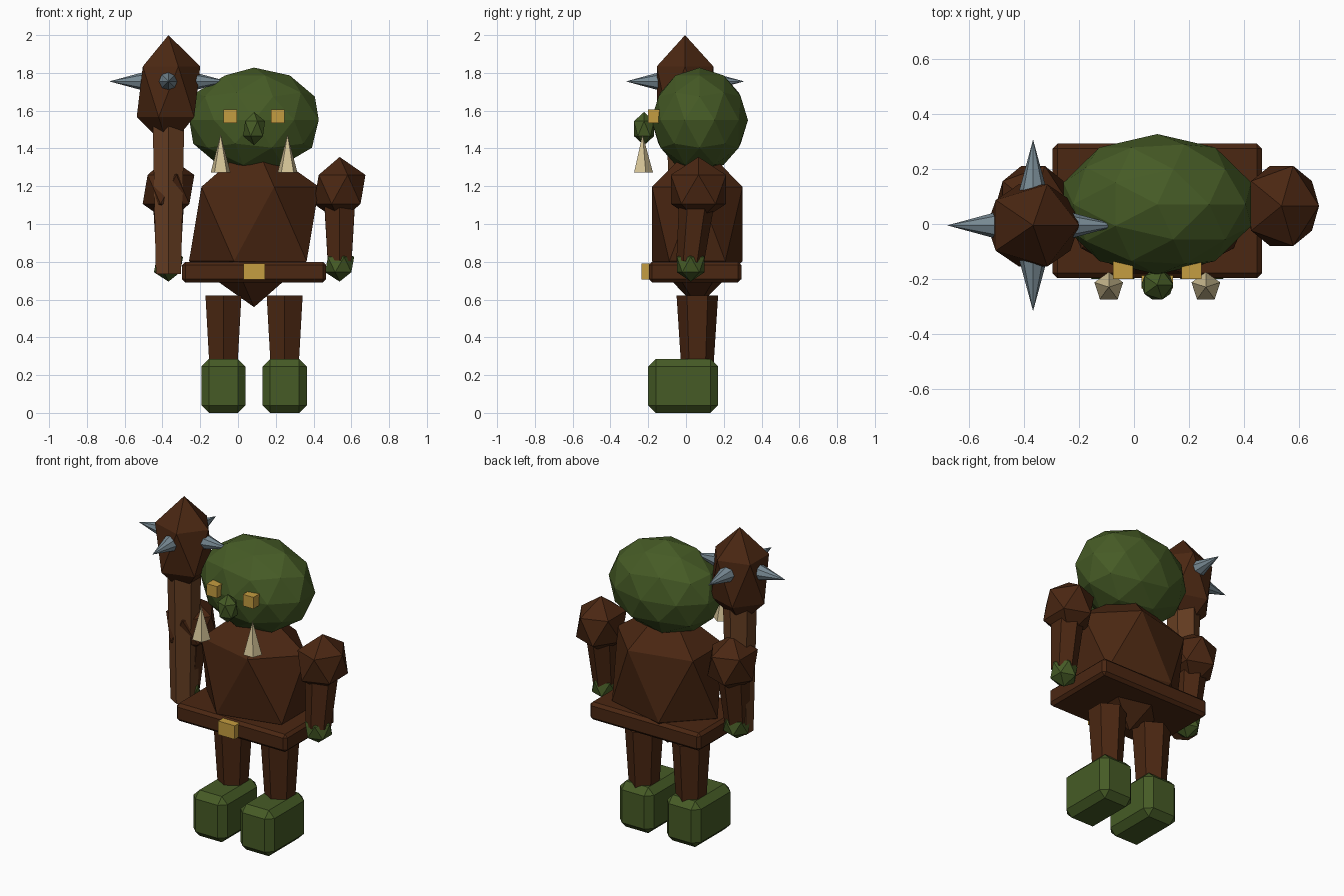
import bpy, bmesh, math
from mathutils import Vector

if "Cube" in bpy.data.objects:
    bpy.data.objects.remove(bpy.data.objects["Cube"])


def material(name, rgb):
    m = bpy.data.materials.new(name)
    m.diffuse_color = (*rgb, 1)
    m.use_nodes = True
    m.node_tree.nodes["Principled BSDF"].inputs["Base Color"].default_value = m.diffuse_color
    return m


LEATHER = material("dark brown leather", (0.069, 0.020, 0.006))
WOOD = material("wood", (0.133, 0.048, 0.016))
SKIN = material("green skin", (0.061, 0.105, 0.019))
GOLD = material("gold", (0.56, 0.34, 0.052))
STEEL = material("steel", (0.185, 0.25, 0.29))
IVORY = material("ivory", (0.66, 0.55, 0.31))

CX, CY = 0.085, 0.06   # body axis


def finish(bm, name, mat):
    mesh = bpy.data.meshes.new(name)
    bm.to_mesh(mesh)
    bm.free()
    mesh.materials.append(mat)
    ob = bpy.data.objects.new(name, mesh)
    bpy.context.collection.objects.link(ob)
    return ob


def ball(name, mat, centre, radii, subdivisions=1):
    """Faceted ball stretched to three radii."""
    bm = bmesh.new()
    bmesh.ops.create_icosphere(bm, subdivisions=subdivisions, radius=1)
    for v in bm.verts:
        v.co = Vector(a * b + c for a, b, c in zip(v.co, radii, centre))
    return finish(bm, name, mat)


def cone(name, mat, start, end, r1, r2, sides):
    """Tapered prism from start to end."""
    start, end = Vector(start), Vector(end)
    axis = end - start
    bm = bmesh.new()
    bmesh.ops.create_cone(bm, cap_ends=True, segments=sides, radius1=r1,
                          radius2=r2, depth=axis.length)
    if r2 == 0:
        bmesh.ops.remove_doubles(bm, verts=bm.verts, dist=1e-5)
    ob = finish(bm, name, mat)
    ob.location = (start + end) / 2
    ob.rotation_euler = Vector((0, 0, 1)).rotation_difference(axis).to_euler()
    return ob


def box(name, mat, low, high, bevel=0):
    """Box between two corners, with chamfered edges if asked."""
    low, high = Vector(low), Vector(high)
    bm = bmesh.new()
    bmesh.ops.create_cube(bm, size=1)
    for v in bm.verts:
        v.co = (low + high) / 2 + v.co * (high - low)
    ob = finish(bm, name, mat)
    if bevel:
        mod = ob.modifiers.new("chamfer", 'BEVEL')
        mod.width = bevel
        mod.segments = 1
    return ob


# Torso, belt and buckle
ball("torso", LEATHER, (CX, CY, 1.0), (0.385, 0.282, 0.44))
box("belt", LEATHER, (CX - 0.382, -0.197, 0.69), (CX + 0.382, 0.293, 0.80), 0.018)
box("buckle", GOLD, (CX - 0.057, -0.235, 0.707), (CX + 0.057, -0.17, 0.792))

# Head and nose
ball("head", SKIN, (CX, 0.072, 1.55), (0.36, 0.256, 0.278), 2)
ball("nose", SKIN, (CX, -0.222, 1.505), (0.065, 0.063, 0.088))

# Paired parts
for side, s in (("left", -1), ("right", 1)):
    # Eyes and tusks
    ex = CX + s * 0.125
    box(side + "_eye", GOLD, (ex - 0.036, -0.2, 1.535), (ex + 0.036, -0.13, 1.607))
    tx = CX + s * 0.177
    cone(side + "_tusk", IVORY, (tx, -0.23, 1.273), (tx, -0.23, 1.475), 0.055, 0, 5)
    # Arms
    ax = CX + s * 0.453
    ball(side + "_shoulder", LEATHER, (ax, 0.066, 1.183), (0.153, 0.172, 0.172))
    cone(side + "_arm", LEATHER, (ax, 0.022, 0.8), (ax, 0.066, 1.2), 0.073, 0.1, 6)
    ball(side + "_hand", SKIN, (ax, 0.025, 0.785), (0.086, 0.086, 0.09))
    # Legs
    lx = CX + s * 0.162
    cone(side + "_leg", LEATHER, (lx, CY, 0.25), (lx, CY, 0.622), 0.086, 0.11, 6)
    box(side + "_foot", SKIN, (lx - 0.117, -0.2, 0), (lx + 0.117, 0.17, 0.285), 0.04)

# Spiked club
KX, KY = -0.368, -0.005
cone("club_handle", WOOD, (KX, KY, 0.735), (KX, KY, 1.56), 0.077, 0.097, 6)
ball("club_head", LEATHER, (KX, KY, 1.7), (0.188, 0.176, 0.3))
for i in range(4):
    d = Vector((math.cos(i * math.pi / 2), math.sin(i * math.pi / 2), 0))
    hub = Vector((KX, KY, 1.755))
    cone("club_spike", STEEL, hub + d * 0.11, hub + d * 0.313, 0.055, 0, 8)
